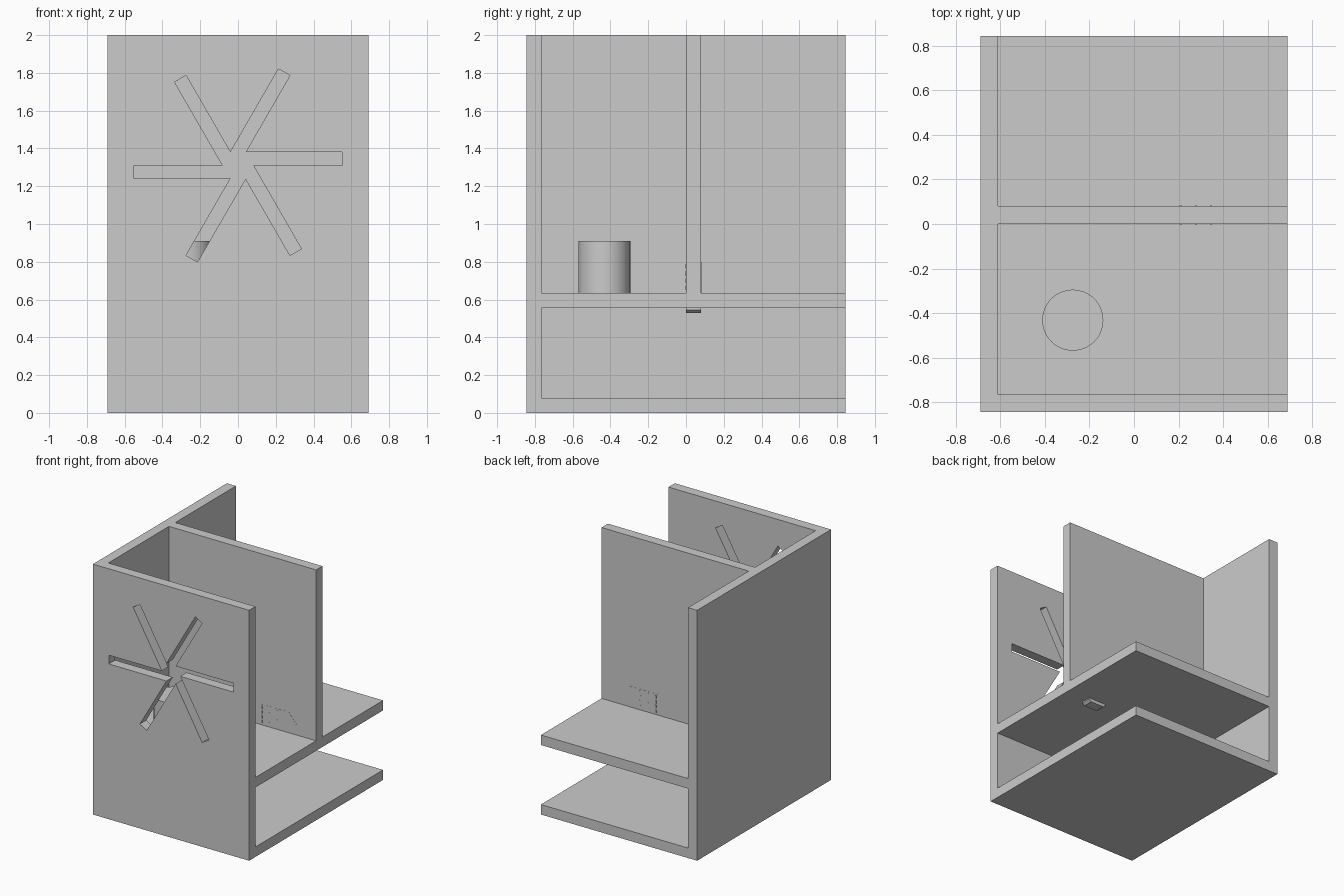
import bpy
import bmesh
from math import radians
from mathutils import Matrix, Vector

cube = bpy.data.objects.get("Cube")
if cube:
    bpy.data.objects.remove(cube, do_unlink=True)

# One plain grey material
grey = bpy.data.materials.new("plain_grey")
grey.use_nodes = True
grey.diffuse_color = (0.6, 0.6, 0.6, 1)
bsdf = next(n for n in grey.node_tree.nodes if n.type == 'BSDF_PRINCIPLED')
bsdf.inputs["Base Color"].default_value = grey.diffuse_color


def finish(name, bm):
    bmesh.ops.recalc_face_normals(bm, faces=bm.faces)
    mesh = bpy.data.meshes.new(name)
    bm.to_mesh(mesh)
    bm.free()
    mesh.materials.append(grey)
    obj = bpy.data.objects.new(name, mesh)
    bpy.context.collection.objects.link(obj)
    return obj


def prism(name, outline, y0, y1):
    """Extrude an (x, z) outline from y0 to y1."""
    bm = bmesh.new()
    face = bm.faces.new([bm.verts.new((x, y0, z)) for x, z in outline])
    out = bmesh.ops.extrude_face_region(bm, geom=[face])["geom"]
    verts = [v for v in out if isinstance(v, bmesh.types.BMVert)]
    bmesh.ops.translate(bm, verts=verts, vec=(0, y1 - y0, 0))
    return finish(name, bm)


def box(name, x0, x1, y0, y1, z0, z1):
    return prism(name, [(x0, z0), (x1, z0), (x1, z1), (x0, z1)], y0, y1)


def carve(target, cutter):
    cutter.hide_render = True
    mod = target.modifiers.new("carve", 'BOOLEAN')
    mod.operation = 'DIFFERENCE'
    mod.solver = 'EXACT'
    mod.object = cutter
    bpy.context.view_layer.objects.active = target
    bpy.ops.object.modifier_apply(modifier=mod.name)
    bpy.data.objects.remove(cutter, do_unlink=True)


W, D = 0.69, 0.845       # half width and half depth
IN_X, IN_Y = -0.61, -0.765  # inner faces of side and front walls
SHELF_LOW, SHELF_TOP = 0.555, 0.635

# Body: a block with three open compartments carved out
body = box("organizer_body", -W, W, -D, D, 0, 2)
carve(body, box("front_bay", IN_X, 1, IN_Y, 0, SHELF_TOP, 2.2))
carve(body, box("back_bay", IN_X, 1, 0.08, 1, SHELF_TOP, 2.2))
carve(body, box("lower_bay", IN_X, 1, IN_Y, 1, 0.08, SHELF_LOW))

# Six-armed pinwheel opening through the front wall
star = []
for k in range(6):
    turn = Matrix.Rotation(radians(60 * k), 2)
    for p in ((0.081, 0), (0.55, 0), (0.55, 0.07)):
        q = turn @ Vector(p)
        star.append((q.x, q.y + 1.31))
carve(body, prism("star_cutter", star, -1, -0.7))

# Round post standing in the front bay
bm = bmesh.new()
bmesh.ops.create_cone(bm, cap_ends=True, segments=64, radius1=0.137,
                      radius2=0.137, depth=0.275,
                      matrix=Matrix.Translation((-0.275, -0.432, 0.7725)))
post = finish("round_post", bm)
bpy.ops.object.select_all(action='DESELECT')
post.select_set(True)
bpy.context.view_layer.objects.active = post
bpy.ops.object.shade_smooth_by_angle(angle=radians(30))

# Nearly flush emblem in the divider, with a foot under the shelf
prism("divider_emblem", [(0.195, 0.6), (0.195, 0.8), (0.45, 0.8),
                         (0.52, 0.715), (0.465, 0.715), (0.465, 0.6)],
      -0.001, 0.081)
prism("emblem_foot", [(0.345, 0.6), (0.345, 0.545), (0.365, 0.528),
                      (0.485, 0.528), (0.505, 0.545), (0.505, 0.6)],
      0, 0.08)
for i in range(3):
    for j in range(4):
        x, z = 0.205 + 0.068 * i, 0.65 + 0.038 * j
        box("emblem_dash", x, x + 0.01, -0.003, 0.083, z, z + 0.024)
